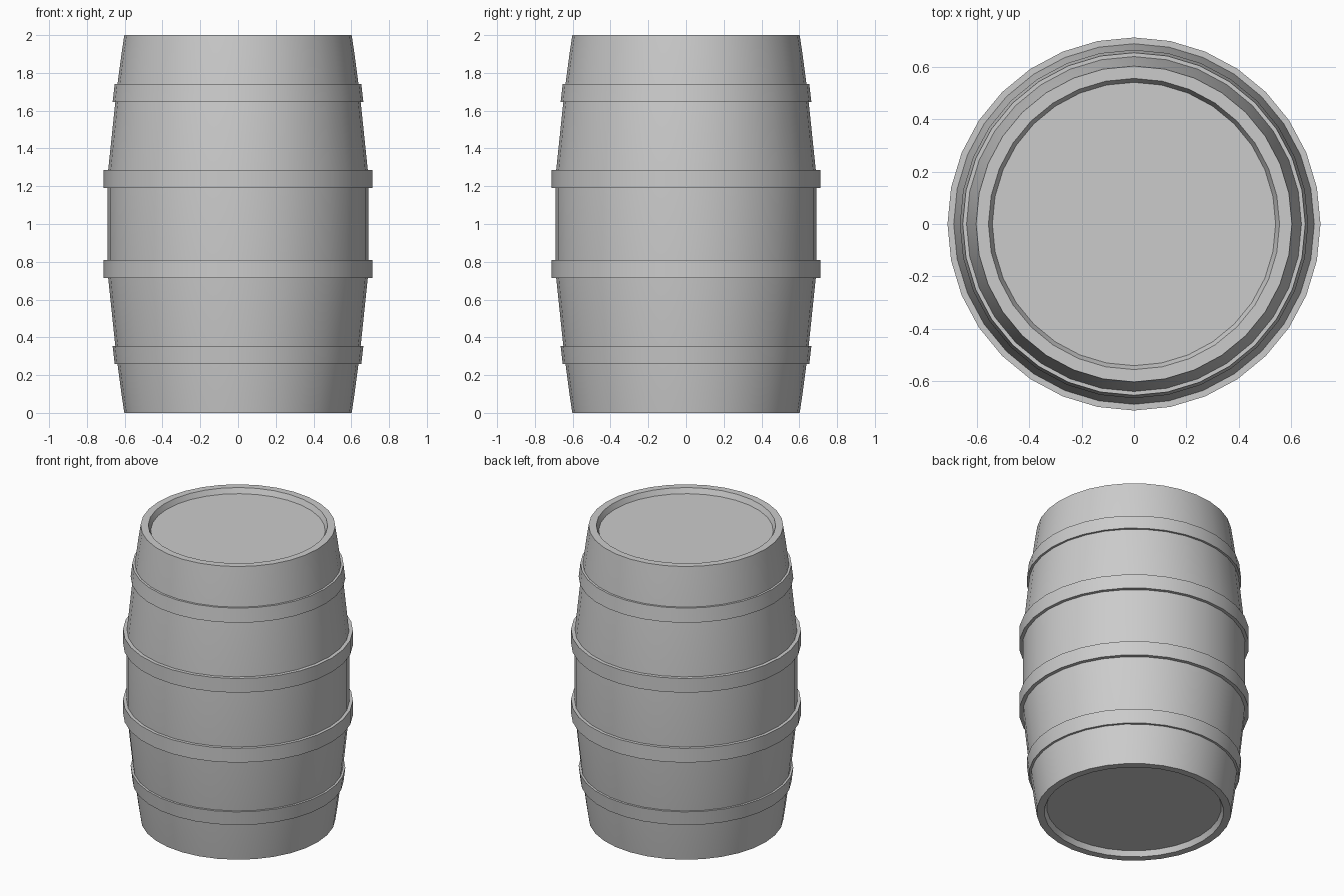
import bpy, bmesh, math

if "Cube" in bpy.data.objects:
    bpy.data.objects.remove(bpy.data.objects["Cube"])

SIDES = 32


def lathe(name, profile, closed=False):
    """Spin (radius, z) points around z; an open profile gets flat end caps."""
    bm = bmesh.new()
    rings = []
    for r, z in profile:
        rings.append([bm.verts.new((r * math.cos(2 * math.pi * i / SIDES),
                                    r * math.sin(2 * math.pi * i / SIDES), z))
                      for i in range(SIDES)])
    pairs = list(zip(rings, rings[1:]))
    if closed:
        pairs.append((rings[-1], rings[0]))
    else:
        bm.faces.new(rings[0])
        bm.faces.new(rings[-1])
    for a, b in pairs:
        for i in range(SIDES):
            j = (i + 1) % SIDES
            bm.faces.new((a[i], a[j], b[j], b[i]))
    bmesh.ops.recalc_face_normals(bm, faces=bm.faces)
    mesh = bpy.data.meshes.new(name)
    bm.to_mesh(mesh)
    bm.free()
    obj = bpy.data.objects.new(name, mesh)
    bpy.context.collection.objects.link(obj)
    bpy.ops.object.select_all(action='DESELECT')
    obj.select_set(True)
    bpy.context.view_layer.objects.active = obj
    bpy.ops.object.shade_smooth_by_angle(angle=math.radians(30))
    return obj


def flip(profile):
    return [(r, 2 - z) for r, z in profile]


# Bulging body with a raised rim and recessed lid at both ends
upper = [(0.69, 1.24), (0.688, 1.28), (0.645, 1.69), (0.617, 1.9),
         (0.602, 2.0), (0.555, 2.0), (0.54, 1.965)]
lathe("barrel_body", flip(upper)[::-1] + upper)

# Hoops: tapered outer pair and straight middle pair, mirrored top to bottom
outer_hoop = [(0.63, 1.645), (0.664, 1.645), (0.653, 1.74), (0.62, 1.74)]
middle_hoop = [(0.67, 1.19), (0.711, 1.19), (0.711, 1.287), (0.67, 1.287)]
for name, hoop in (("outer_hoop", outer_hoop), ("middle_hoop", middle_hoop)):
    lathe(name + "_top", hoop, closed=True)
    lathe(name + "_bottom", flip(hoop), closed=True)
